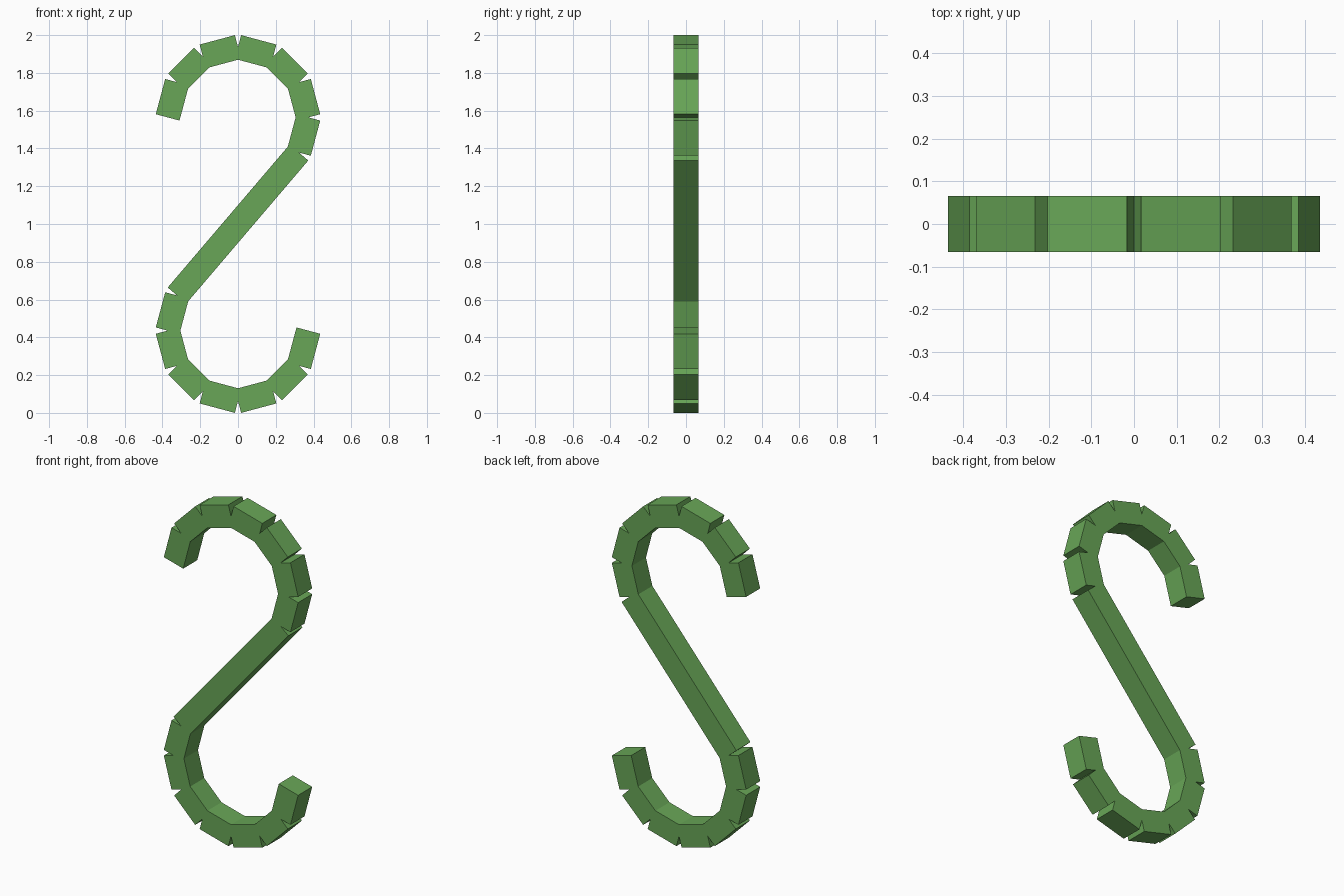
import bpy
import math
from mathutils import Vector

cube = bpy.data.objects.get("Cube")
if cube:
    bpy.data.objects.remove(cube, do_unlink=True)

THICK = 0.13      # square bar section
RADIUS = 0.3725   # hook centreline radius
HOOK_Z = 1.5645   # centre height of the upper hook

green = bpy.data.materials.new("leaf_green")
green.use_nodes = True
colour = (0.138, 0.381, 0.095, 1)
green.diffuse_color = colour
green.node_tree.nodes["Principled BSDF"].inputs["Base Color"].default_value = colour


def bar(name, a, b):
    """Square bar whose centreline runs from a to b in the xz plane."""
    d = b - a
    bpy.ops.mesh.primitive_cube_add(size=1, location=(a + b) / 2)
    ob = bpy.context.object
    ob.name = name
    ob.rotation_euler.y = math.atan2(d.x, d.z)
    ob.scale = (THICK, THICK, d.length)
    ob.data.materials.append(green)


def turned(p):
    """Half turn about the middle of the model."""
    return Vector((-p.x, 0, 2 - p.z))


# Upper hook path, from the open tip round to the shank
path = []
for i in range(8):
    t = math.radians(180 - 30 * i)
    path.append(Vector((RADIUS * math.cos(t), 0, HOOK_Z + RADIUS * math.sin(t))))

# Hook segments, the lower hook being the upper one turned round
for i, (a, b) in enumerate(zip(path, path[1:]), 1):
    bar(f"upper_hook_segment_{i}", a, b)
    bar(f"lower_hook_segment_{i}", turned(a), turned(b))

# Straight diagonal shank joining both hooks
bar("diagonal_shank", turned(path[-1]), path[-1])
